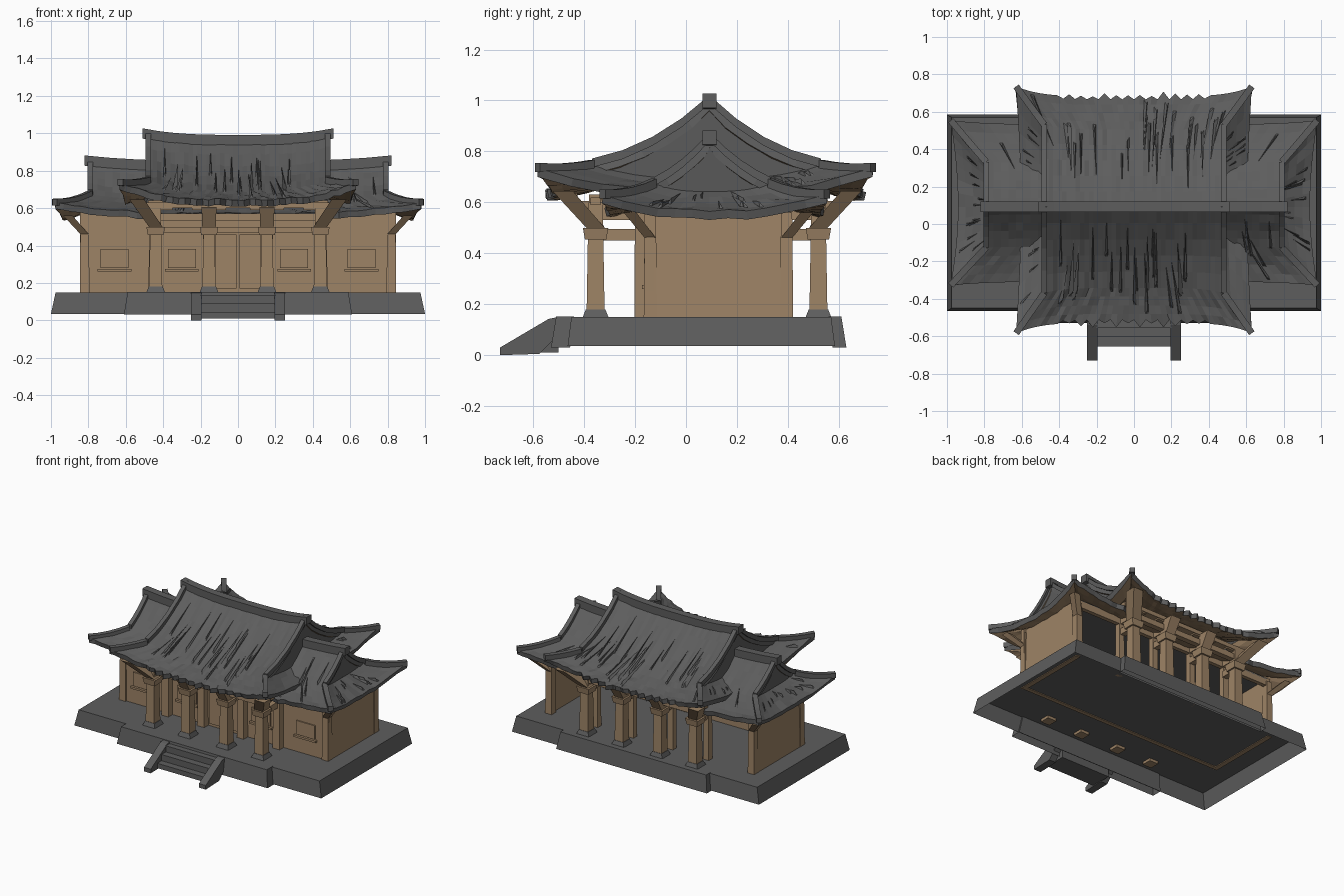
import bpy, bmesh, math, random
from mathutils import Vector

random.seed(4)
if "Cube" in bpy.data.objects:
    bpy.data.objects.remove(bpy.data.objects["Cube"])


def material(name, rgb):
    m = bpy.data.materials.new(name)
    m.diffuse_color = (*rgb, 1)
    m.use_nodes = True
    m.node_tree.nodes["Principled BSDF"].inputs["Base Color"].default_value = (*rgb, 1)
    return m


GREY = material("slate grey", (0.11, 0.11, 0.11))
TAN = material("tan wood", (0.34, 0.228, 0.132))
YC = 0.092         # ridge line
FLOOR = 0.15


def finish(bm, name, *mats, recalc=True):
    if recalc:
        bmesh.ops.recalc_face_normals(bm, faces=bm.faces)
    me = bpy.data.meshes.new(name)
    bm.to_mesh(me)
    bm.free()
    ob = bpy.data.objects.new(name, me)
    bpy.context.collection.objects.link(ob)
    for m in mats:
        me.materials.append(m)
    return ob


def block(name, mat, x, y, z, top=None, hollow=False):
    """Box from ranges; top = optional (x range, y range) of the upper face."""
    bm = bmesh.new()
    bmesh.ops.create_cube(bm, size=1)
    if hollow:
        under = [f for f in bm.faces if f.normal.z < -0.5]
        bmesh.ops.delete(bm, geom=under, context="FACES_ONLY")
    tx, ty = top or (x, y)
    for v in bm.verts:
        up = v.co.z > 0
        rx, ry = (tx, ty) if up else (x, y)
        v.co = (rx[v.co.x > 0], ry[v.co.y > 0], z[up])
    return finish(bm, name, mat, recalc=not hollow)


def post(name, mat, cx, cy, z, r0, r1, shift=(0, 0)):
    sx, sy = cx + shift[0], cy + shift[1]
    return block(name, mat, (cx - r0, cx + r0), (cy - r0, cy + r0), z,
                 ((sx - r1, sx + r1), (sy - r1, sy + r1)))


def sweep(name, mat, pts, w, h):
    """Rectangular bar along a path, standing upright."""
    bm = bmesh.new()
    rings = []
    for i, p in enumerate(pts):
        d = pts[min(i + 1, len(pts) - 1)] - pts[max(i - 1, 0)]
        side = Vector((-d.y, d.x, 0)).normalized() * w / 2
        rings.append([bm.verts.new(p + side * a + Vector((0, 0, b * h)))
                      for a, b in ((-1, -0.5), (1, -0.5), (1, 0.5), (-1, 0.5))])
    for a, b in zip(rings, rings[1:]):
        for k in range(4):
            bm.faces.new((a[k], a[(k + 1) % 4], b[(k + 1) % 4], b[k]))
    bm.faces.new(rings[0])
    bm.faces.new(rings[-1])
    return finish(bm, name, mat)


def roof(name, gx, ex, front, back, ridge, eave, ridge_lift, lift, flare, vg, jag, fins):
    """Hip-and-gable roof with concave slopes and upturned corners."""
    def height(v, s):
        drop = (ridge - eave) * v * (1 + 0.72 * (1 - v))
        return ridge - drop + (ridge_lift * (1 - v) + lift * v * v) * abs(s) ** 3

    def reach(v):
        return gx + (ex - gx) * max(0, (v - vg) / (1 - vg))

    def depth(v, s, side):
        return (front if side < 0 else back) * v * (1 + flare * v * abs(s) ** 5)

    def slope(u, v, side):
        return Vector((u * reach(v), YC + side * depth(v, u, side), height(v, u)))

    def skirt(t, v, side):
        x = reach(v) * (1 - 0.04 * v * (1 - t * t))
        return Vector((side * x, YC + t * depth(v, t, t), height(v, t)))

    def grid(bm, fn, nu, vs, side):
        rows = []
        for v in vs:
            row = []
            for i in range(nu + 1):
                p = fn(2 * i / nu - 1, v, side)
                if 0 < i < nu and v > vs[0]:
                    p.z += random.uniform(-0.006, 0.006)
                    if v == 1 and fn is slope and abs(p.x) < gx * 0.8:
                        p.y += side * jag * (random.uniform(0, 1) if i % 2 else -0.6)
                row.append(bm.verts.new(p))
            rows.append(row)
        for a, b in zip(rows, rows[1:]):
            for i in range(nu):
                bm.faces.new((a[i], a[i + 1], b[i + 1], b[i]))

    bm = bmesh.new()
    low = [vg + (1 - vg) * k / 4 for k in range(5)]
    for side in (-1, 1):
        grid(bm, slope, 40, [vg * k / 5 for k in range(5)] + low, side)
        grid(bm, skirt, 12, low, side)
    bmesh.ops.remove_doubles(bm, verts=bm.verts, dist=0.0005)
    for f in bm.faces:
        f.normal_update()
        if f.normal.z < 0:
            f.normal_flip()
    ob = finish(bm, name, GREY, TAN, recalc=False)
    sol = ob.modifiers.new("thickness", "SOLIDIFY")
    sol.thickness, sol.offset, sol.material_offset = 0.035, -1, 1

    # ridge, gable walls, gable ridges and hips
    up = Vector((0, 0, 0.008))
    sweep(name + "_ridge", GREY, [slope(k / 6, 0, 1) + Vector((k * 0.005, 0, 0.004))
                                  for k in range(-6, 7)], 0.055, 0.055)
    for sx in (-1, 1):
        bm = bmesh.new()
        edge = [slope(sx, vg * k / 4, sy) for sy, ks in ((-1, range(4, -1, -1)), (1, range(1, 5)))
                for k in ks] + [skirt(k / 6, vg, sx) for k in range(5, -6, -1)]
        bm.faces.new([bm.verts.new(p) for p in edge])
        finish(bm, name + "_gable", GREY)
        for sy in (-1, 1):
            sweep(name + "_gable_ridge", GREY,
                  [slope(sx, vg * k / 4, sy) + up for k in range(5)], 0.03, 0.035)
            sweep(name + "_hip", GREY, [slope(sx, v, sy) + up * 0.3 for v in low], 0.035, 0.035)

    # raised slivers of tile on the slopes and the side skirts
    bm = bmesh.new()
    for k in range(fins):
        side = (-1, 1)[k % 2]
        fn, lo = (skirt, vg) if k % 5 > 2 else (slope, 0.08)
        u, a = random.uniform(-0.92, 0.92), random.uniform(lo, lo + (1 - lo) * 0.5)
        b = min(0.97, a + random.uniform(0.3, 0.6) * (1 - lo))
        du = 0.008 / (gx if fn is slope else front)
        top, l, r = fn(u, a, side), fn(u - du, b, side), fn(u + du, b, side)
        peak = fn(u + random.uniform(-du, du), b - 0.04, side) + Vector((0, 0, 0.018))
        q = [bm.verts.new(p) for p in (top, l, r, peak)]
        for tri in ((0, 1, 3), (0, 3, 2), (1, 2, 3)):
            bm.faces.new([q[i] for i in tri])
    finish(bm, name + "_tile_slivers", GREY)


# roofs
roof("main_roof", 0.48, 0.63, 0.62, 0.59, 0.96, 0.645, 0.035, 0.09, 0.09, 0.7, 0.026, 80)
roof("wing_roof", 0.79, 0.98, 0.4, 0.44, 0.82, 0.57, 0.03, 0.06, 0.05, 0.53, 0.012, 60)

# hollow stone platform with a shallow step out at the middle, front and back
block("platform", GREY, (-1, 1), (-0.465, 0.585), (0.035, FLOOR),
      ((-0.975, 0.975), (-0.45, 0.57)), hollow=True)
for name, low, high in (("platform_front", (-0.53, -0.455), (-0.51, -0.44)),
                        ("platform_back", (0.575, 0.63), (0.56, 0.61))):
    block(name, GREY, (-0.61, 0.61), low, (0.03, FLOOR + 0.002),
          ((-0.59, 0.59), high), hollow=True)

# front stairs
for k in range(3):
    z = 0.045 * (k + 1)
    block("stair_step", GREY, (-0.2, 0.2), (-0.655 + k * 0.05, -0.5), (0.01, z))
for s in (-1, 1):
    x = tuple(sorted((s * 0.195, s * 0.25)))
    bm = bmesh.new()
    prof = [(-0.73, 0), (-0.575, 0.005), (-0.5, 0.08), (-0.5, FLOOR), (-0.54, 0.142), (-0.73, 0.03)]
    f = bm.faces.new([bm.verts.new((x[0], y, z)) for y, z in prof])
    ext = bmesh.ops.extrude_face_region(bm, geom=[f])["geom"]
    bmesh.ops.translate(bm, vec=(x[1] - x[0], 0, 0),
                        verts=[g for g in ext if isinstance(g, bmesh.types.BMVert)])
    finish(bm, "stair_side", GREY)

# walls: front and both ends, the back stays open
WF, WB = -0.155, 0.41
FOOT = FLOOR - 0.005
block("front_wall", TAN, (-0.845, 0.845), (WF, WF + 0.03), (FOOT, 0.59))
for s in (-1, 1):
    lo, hi = sorted((s * 0.845, s * 0.81)), sorted((s * 0.83, s * 0.80))
    block("end_wall", TAN, lo, (WF, WB), (FOOT, 0.585), (hi, (WF, WB)))
block("ceiling", GREY, (-0.8, 0.8), (WF, WB), (0.575, 0.585))
block("back_lintel", TAN, (-0.82, 0.82), (WB - 0.03, WB), (0.53, 0.58))

# front wall posts, rail, door and window panels
block("wall_rail", TAN, (-0.46, 0.46), (WF - 0.03, WF), (0.47, 0.5))
block("wall_top_beam", TAN, (-0.48, 0.48), (WF - 0.04, WF), (0.57, 0.64))
for s in (-1, 1):
    for x in (0.16, 0.45):
        post("wall_post", TAN, s * x, WF - 0.02, (FLOOR, 0.64), 0.028, 0.025)
        post("back_wall_post", TAN, s * x, WB - 0.02, (FLOOR, 0.64), 0.022, 0.02)
    block("door_leaf", TAN, sorted((s * 0.008, s * 0.12)), (WF - 0.009, WF), (0.17, 0.46))
    for x in (0.3, 0.66):
        block("window_panel", TAN, (s * x - 0.075, s * x + 0.075), (WF - 0.009, WF), (0.28, 0.38))
        block("window_sill", TAN, (s * x - 0.09, s * x + 0.09), (WF - 0.018, WF), (0.26, 0.275))

# porch columns with plinths, brackets and tie beams, front and back
for cy, out, wall in ((-0.355, -1, WF), (0.52, 1, WB)):
    for cx in (-0.44, -0.155, 0.155, 0.44):
        corner = math.copysign(0.1, cx) if abs(cx) > 0.3 else 0
        post("plinth", GREY, cx, cy, (FLOOR, 0.18), 0.05, 0.038)
        post("column", TAN, cx, cy, (0.13, 0.6), 0.036, 0.028)
        post("bracket_block", TAN, cx, cy, (0.455, 0.5), 0.042, 0.05)
        post("bracket_flare", TAN, cx, cy, (0.5, 0.645 if corner else 0.605), 0.036, 0.04,
             (corner, out * (0.13 if corner else 0.06)))
        block("bracket_arm", TAN, (cx - 0.09, cx + 0.09), (cy - 0.02, cy + 0.02), (0.59, 0.62))
        block("tie_beam", TAN, (cx - 0.02, cx + 0.02), sorted((cy, wall)), (0.45, 0.495))
        block("upper_tie_beam", TAN, (cx - 0.02, cx + 0.02), sorted((cy, wall)), (0.53, 0.625))
    block("porch_beam", TAN, (-0.47, 0.47), (cy - 0.02, cy + 0.02), (0.53, 0.57))
    block("porch_purlin", TAN, (-0.5, 0.5), (cy - 0.025, cy + 0.025), (0.6, 0.63))

# wing corner posts and flared corner brackets
for s in (-1, 1):
    for cy, out in ((WF + 0.015, -1), (WB - 0.015, 1)):
        post("corner_post", TAN, s * 0.82, cy, (FLOOR, 0.56), 0.026, 0.022)
        post("corner_bracket", TAN, s * 0.82, cy, (0.46, 0.56), 0.022, 0.025, (s * 0.09, out * 0.08))
